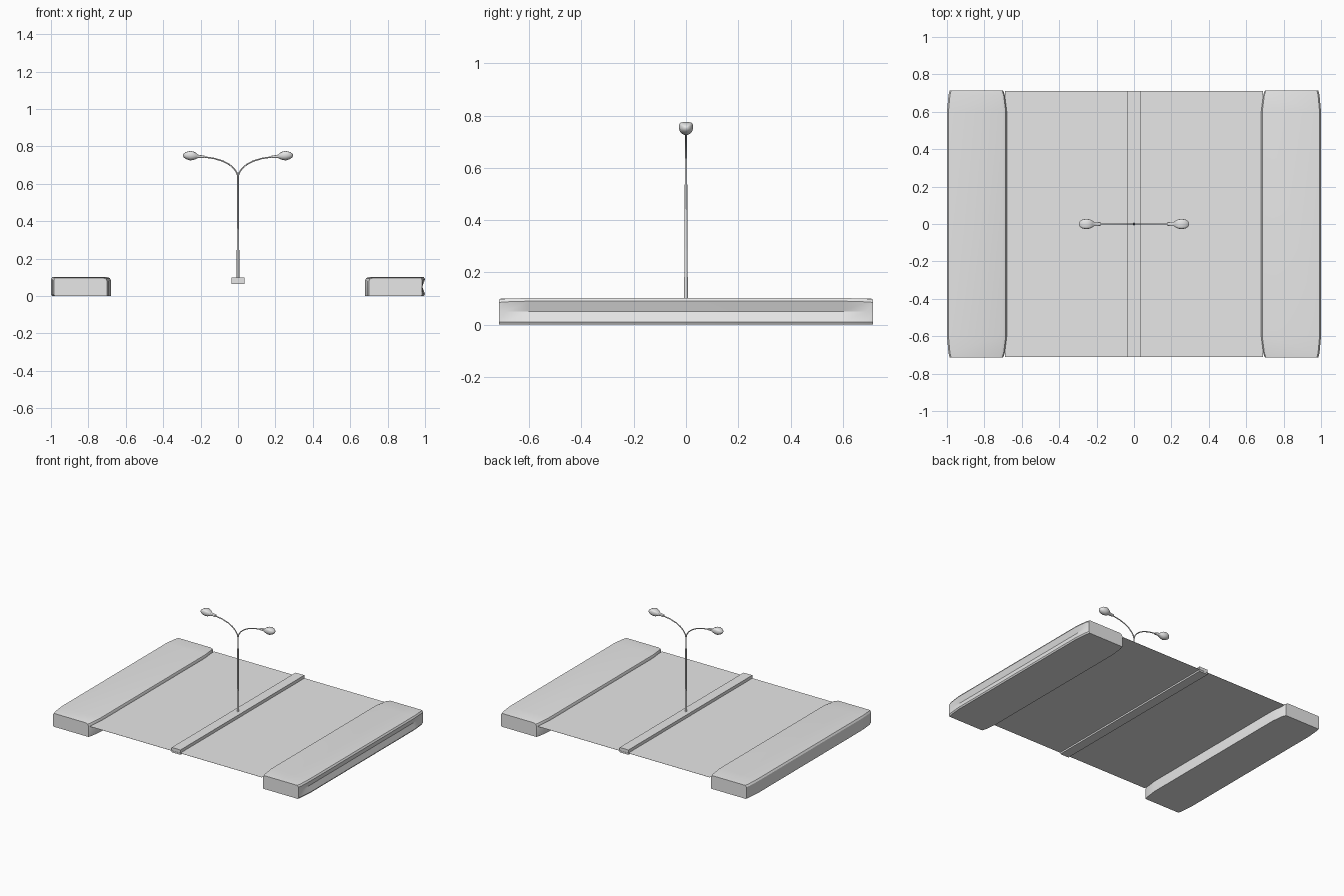
import bpy, bmesh, math

cube = bpy.data.objects.get("Cube")
if cube:
    bpy.data.objects.remove(cube, do_unlink=True)

# One plain grey for everything
GREY = (0.8, 0.8, 0.8, 1.0)
grey = bpy.data.materials.new("plain_grey")
grey.use_nodes = True
grey.diffuse_color = GREY
for node in grey.node_tree.nodes:
    if node.type == 'BSDF_PRINCIPLED':
        node.inputs["Base Color"].default_value = GREY


def loft(name, rings, smooth=30, cap=True):
    """Skin a list of equal-length closed rings into a mesh object."""
    bm = bmesh.new()
    loops = [[bm.verts.new(p) for p in ring] for ring in rings]
    n = len(loops[0])
    for a, b in zip(loops, loops[1:]):
        for i in range(n):
            j = (i + 1) % n
            bm.faces.new((a[i], a[j], b[j], b[i]))
    if cap:
        bm.faces.new(loops[0])
        bm.faces.new(loops[-1])
    bmesh.ops.recalc_face_normals(bm, faces=bm.faces)
    mesh = bpy.data.meshes.new(name)
    bm.to_mesh(mesh)
    bm.free()
    obj = bpy.data.objects.new(name, mesh)
    bpy.context.collection.objects.link(obj)
    mesh.materials.append(grey)
    bpy.ops.object.select_all(action='DESELECT')
    obj.select_set(True)
    bpy.context.view_layer.objects.active = obj
    bpy.ops.object.shade_smooth_by_angle(angle=math.radians(smooth))
    return obj


def sidewalk(name, side, groove):
    """Long slab with rounded edges, drawn in slightly at both ends."""
    rings = []
    for y, t in ((-0.715, 1), (-0.69, 0.55), (-0.6, 0.0),
                 (0.6, 0.0), (0.69, 0.55), (0.715, 1)):
        outer, inner = 1.0 - 0.015 * t, 0.68 + 0.02 * t
        top = 0.102 - 0.005 * t
        profile = [(inner, 0), (outer - 0.006, 0), (outer, 0.01),
                   (outer - groove * (1 - t), 0.05), (outer, top - 0.012),
                   (outer - 0.008, top), (inner + 0.022, top),
                   (inner + 0.006, top - 0.006), (inner, top - 0.018)]
        rings.append([(side * x, y, z) for x, z in profile])
    return loft(name, rings)


def box(name, x, y, z0, z1):
    corners = [(-x, -y), (x, -y), (x, y), (-x, y)]
    return loft(name, [[(a, b, z) for a, b in corners] for z in (z0, z1)])


sidewalk("left_sidewalk", 1, 0.015)
sidewalk("right_sidewalk", -1, 0.0)

# Thin road sheet and the median strip through it
box("road", 0.69, 0.712, 0.0765, 0.0775)
box("median", 0.035, 0.71, 0.065, 0.1)

# Stepped lamp post
SIDES = 10
post = []
for z, r in ((0.1, 0.0075), (0.28, 0.0065), (0.3, 0.0055), (0.55, 0.005), (0.645, 0.004)):
    post.append([(r * math.cos(math.tau * i / SIDES), r * math.sin(math.tau * i / SIDES), z)
                 for i in range(SIDES)])
loft("lamp_post", post, 40)


def lamp_arm(name, side):
    """Curved arm sweeping up and outwards from the post."""
    path = [(0, 0.635), (0.006, 0.658), (0.02, 0.68), (0.045, 0.702),
            (0.08, 0.721), (0.125, 0.735), (0.19, 0.745)]
    rings = []
    for k, (x, z) in enumerate(path):
        a, b = path[max(k - 1, 0)], path[min(k + 1, len(path) - 1)]
        dx, dz = b[0] - a[0], b[1] - a[1]
        d = math.hypot(dx, dz)
        r = 0.0038
        ring = []
        for i in range(8):
            c, s = r * math.cos(math.tau * i / 8), r * math.sin(math.tau * i / 8)
            ring.append((side * (x - c * dz / d), s, z + c * dx / d))
        rings.append(ring)
    loft(name, rings, 50)


def lamp_head(name, side):
    """Neck and lantern: boxy cover above, rounded bowl below."""
    stations = [  # x, half width, bottom, middle, top
        (0.18, 0.010, 0.738, 0.744, 0.750),
        (0.215, 0.012, 0.737, 0.746, 0.756),
        (0.222, 0.018, 0.734, 0.749, 0.764),
        (0.238, 0.025, 0.727, 0.751, 0.772),
        (0.256, 0.027, 0.725, 0.752, 0.775),
        (0.275, 0.024, 0.731, 0.752, 0.771),
        (0.288, 0.016, 0.739, 0.752, 0.764),
        (0.295, 0.006, 0.748, 0.752, 0.757)]
    rings = []
    for x, w, low, mid, top in stations:
        ring = []
        for i in range(16):
            a = math.tau * i / 16
            c, s = math.cos(a), math.sin(a)
            if s > 0:
                c = math.copysign(abs(c) ** 0.5, c)
                s = s ** 0.5
            ring.append((side * x, w * c, mid + s * ((top - mid) if s > 0 else (mid - low))))
        rings.append(ring)
    loft(name, rings, 40)


for label, side in (("left", 1), ("right", -1)):
    lamp_arm(label + "_lamp_arm", side)
    lamp_head(label + "_lamp_head", side)
